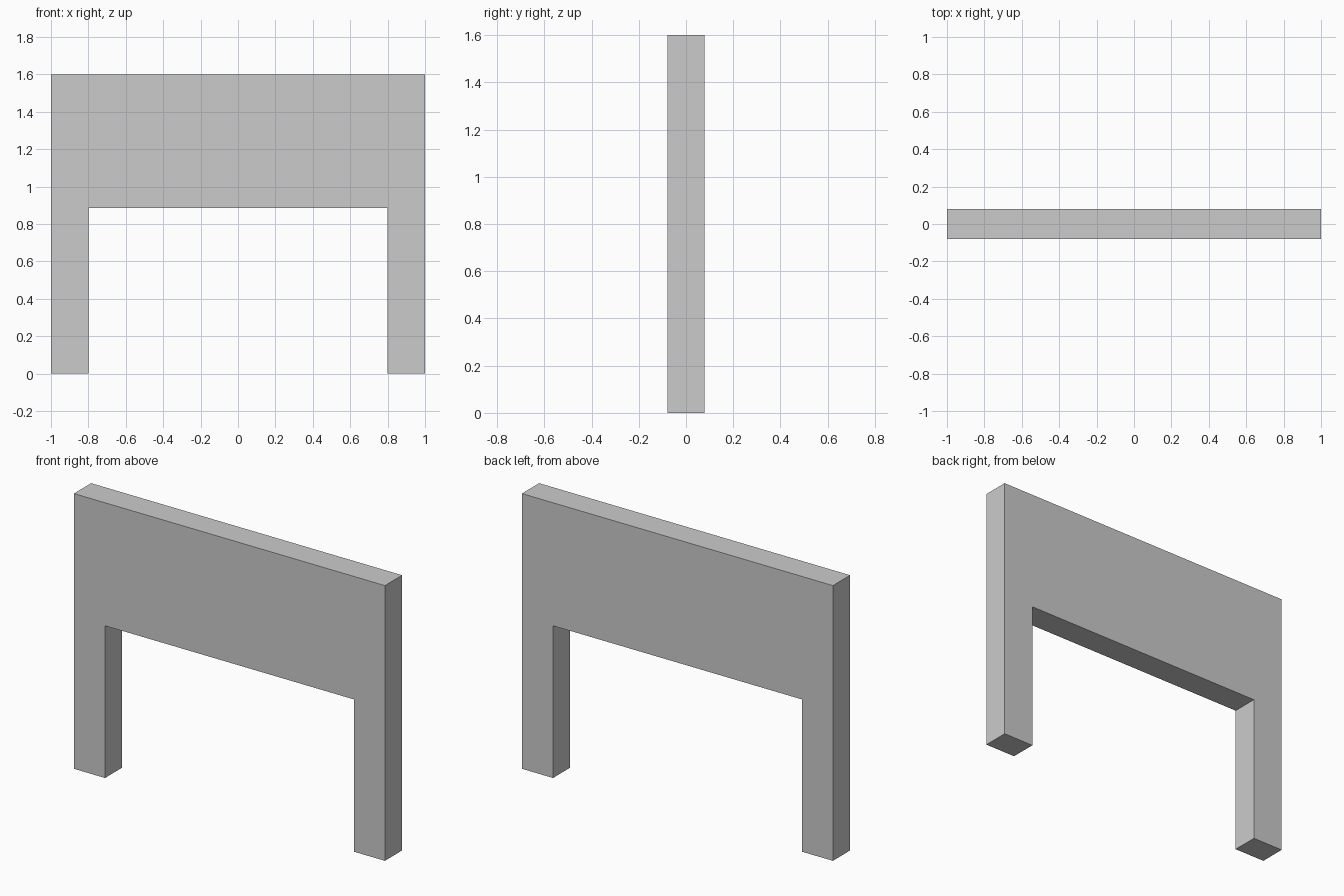
import bpy
import bmesh

if "Cube" in bpy.data.objects:
    bpy.data.objects.remove(bpy.data.objects["Cube"])

WIDTH, HEIGHT, DEPTH = 2.0, 1.6, 0.158
LEG, OPENING = 0.2, 0.885

# Front outline of the frame: one side, mirrored to the other
half = [(WIDTH / 2, HEIGHT), (WIDTH / 2, 0),
        (WIDTH / 2 - LEG, 0), (WIDTH / 2 - LEG, OPENING)]
outline = half + [(-x, z) for x, z in reversed(half)]

# Wide upper panel and two legs, extruded from front to back as one piece
bm = bmesh.new()
face = bm.faces.new([bm.verts.new((x, -DEPTH / 2, z)) for x, z in outline])
result = bmesh.ops.extrude_face_region(bm, geom=[face], use_keep_orig=True)
moved = [v for v in result["geom"] if isinstance(v, bmesh.types.BMVert)]
bmesh.ops.translate(bm, verts=moved, vec=(0, DEPTH, 0))
bmesh.ops.recalc_face_normals(bm, faces=bm.faces)

mesh = bpy.data.meshes.new("panel_frame")
bm.to_mesh(mesh)
bm.free()
bpy.context.collection.objects.link(bpy.data.objects.new("panel_frame", mesh))
